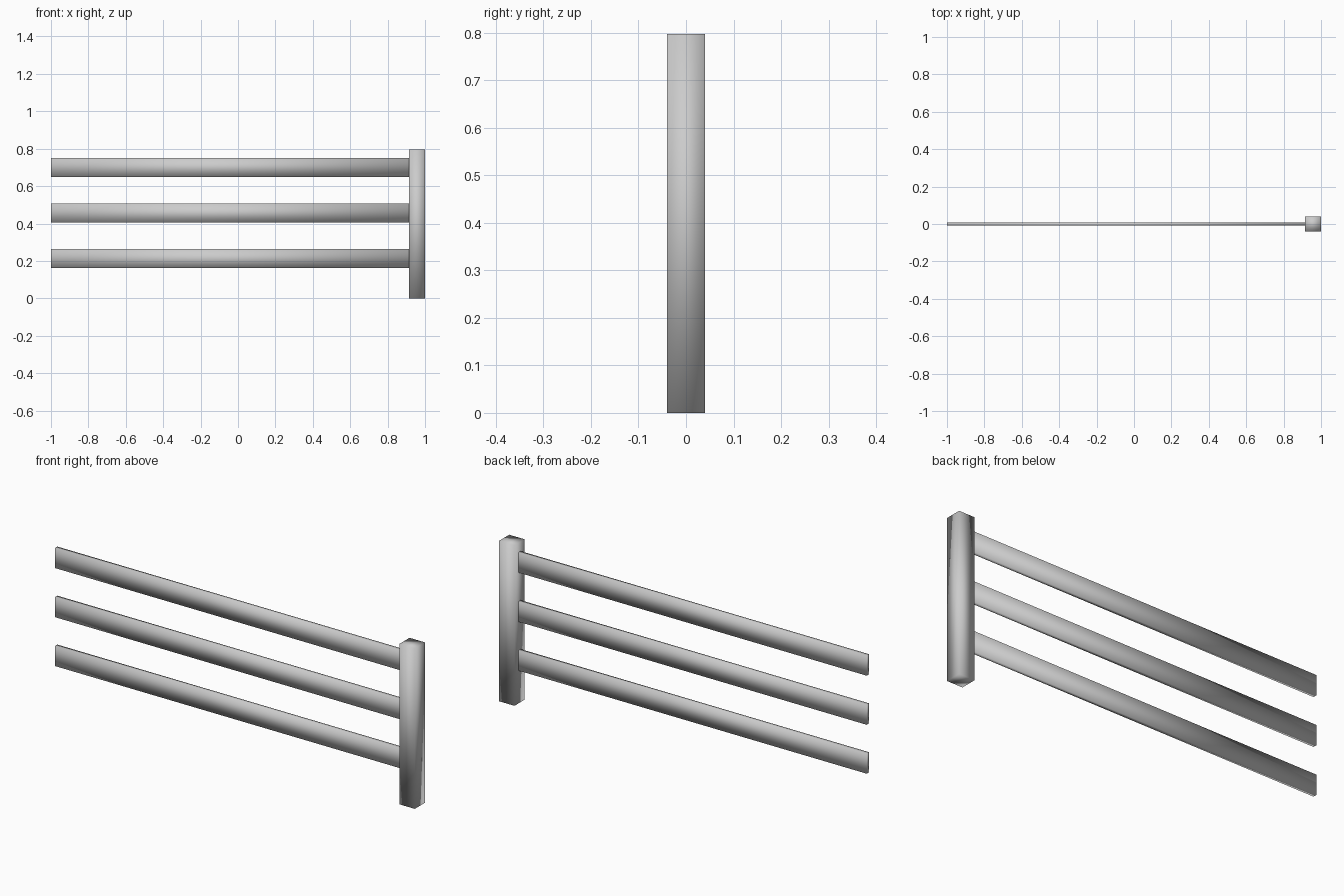
import bpy

if "Cube" in bpy.data.objects:
    bpy.data.objects.remove(bpy.data.objects["Cube"])


def smooth_box(name, x, y, z):
    """Box spanning the (min, max) ranges, smooth shaded across its corners."""
    bpy.ops.mesh.primitive_cube_add(size=1)
    ob = bpy.context.object
    ob.name = name
    ob.data.name = name
    for v in ob.data.vertices:
        v.co = [r[1] if c > 0 else r[0] for c, r in zip(v.co, (x, y, z))]
    bpy.ops.object.shade_smooth()
    return ob


# Square post at the right end
smooth_box("post", (0.915, 1.0), (-0.04, 0.04), (0.0, 0.797))

# Three flat rails running from the post to the open left end
for i, centre in enumerate((0.213, 0.456, 0.70)):
    smooth_box(f"rail_{i + 1}", (-1.0, 0.916), (-0.009, 0.009),
               (centre - 0.05, centre + 0.05))
